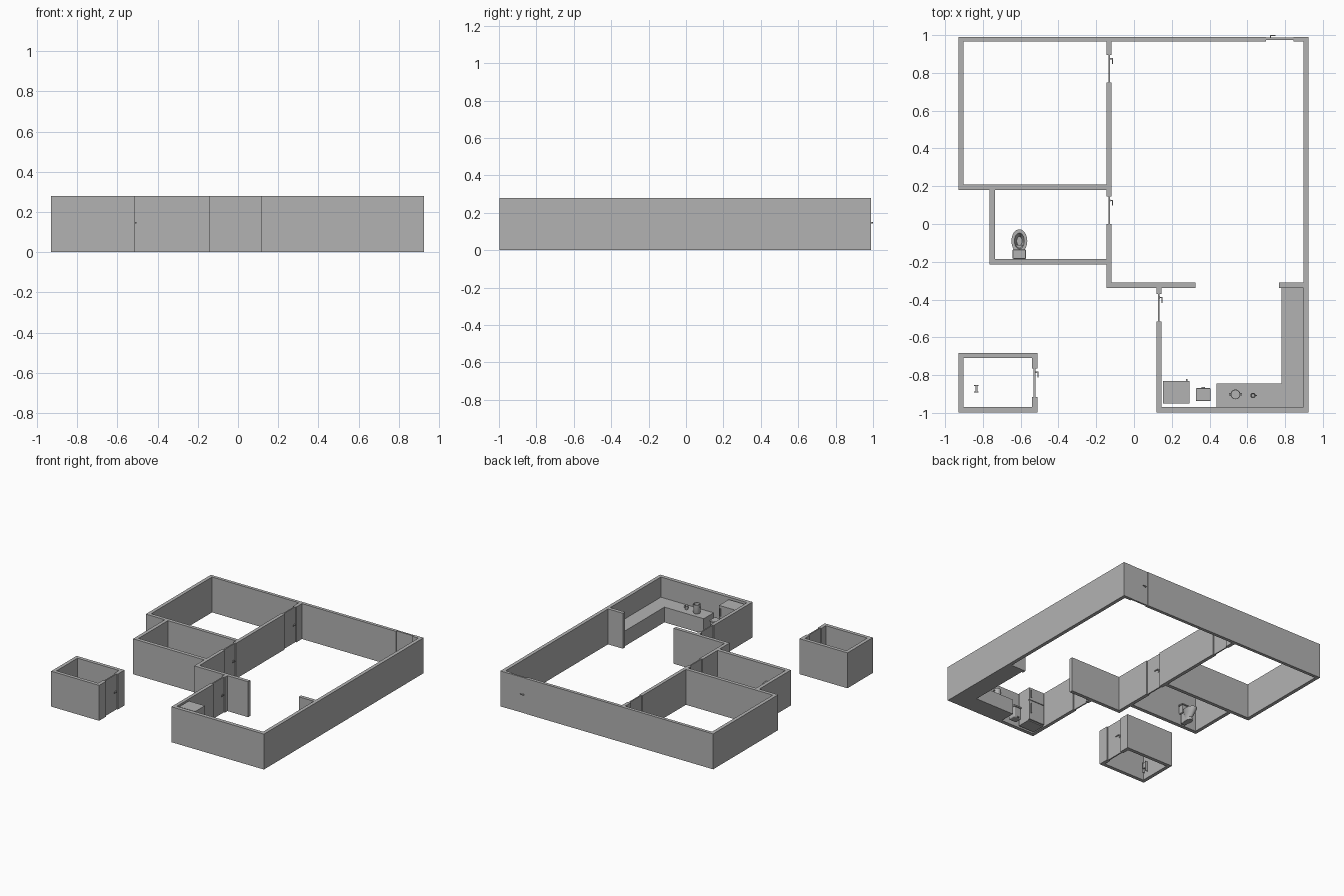
import bpy, bmesh, math
from mathutils import Matrix

H = 0.279  # wall height
grey = bpy.data.materials.new("plain_grey")
grey.diffuse_color = (0.45, 0.45, 0.45, 1)


def finish(name, bm, smooth=False):
    me = bpy.data.meshes.new(name)
    bmesh.ops.recalc_face_normals(bm, faces=bm.faces)
    bm.to_mesh(me)
    bm.free()
    me.materials.append(grey)
    ob = bpy.data.objects.new(name, me)
    bpy.context.collection.objects.link(ob)
    if smooth:
        bpy.ops.object.select_all(action='DESELECT')
        ob.select_set(True)
        bpy.context.view_layer.objects.active = ob
        bpy.ops.object.shade_smooth_by_angle(angle=math.radians(35))
    return ob


def prism(name, pts, z0, z1):
    """Extrude a plan outline upward."""
    bm = bmesh.new()
    face = bm.faces.new([bm.verts.new((x, y, z0)) for x, y in pts])
    ext = bmesh.ops.extrude_face_region(bm, geom=[face])["geom"]
    bmesh.ops.translate(bm, vec=(0, 0, z1 - z0),
                        verts=[v for v in ext if isinstance(v, bmesh.types.BMVert)])
    return finish(name, bm)


def box(name, x0, x1, y0, y1, z0=0.0, z1=H, bevel=0):
    ob = prism(name, [(x0, y0), (x1, y0), (x1, y1), (x0, y1)], z0, z1)
    if bevel:
        m = ob.modifiers.new("rounded_edges", 'BEVEL')
        m.width, m.segments = bevel, 3
    return ob


def loft(name, rings, n=24):
    """Stack elliptical rings (cx, cy, rx, ry, z) and cap both ends."""
    bm = bmesh.new()
    loops = [[bm.verts.new((cx + rx * math.cos(2 * math.pi * i / n),
                            cy + ry * math.sin(2 * math.pi * i / n), z))
              for i in range(n)] for cx, cy, rx, ry, z in rings]
    for a, b in zip(loops, loops[1:]):
        for i in range(n):
            j = (i + 1) % n
            bm.faces.new((a[i], a[j], b[j], b[i]))
    bm.faces.new(loops[0][::-1])
    bm.faces.new(loops[-1])
    return finish(name, bm, True)


def handle(name, x, y, turn):
    """Lever handle: stem along local +x, lever along local -y."""
    bm = bmesh.new()
    for cx, cy, sx, sy in ((0.009, 0, 0.022, 0.006), (0.018, -0.012, 0.005, 0.03)):
        bmesh.ops.create_cube(bm, size=1, matrix=Matrix.Translation((cx, cy, 0))
                              @ Matrix.Diagonal((sx, sy, 0.007, 1)))
    bmesh.ops.create_cube(bm, size=1, matrix=Matrix.Translation((0.005, 0, -0.004))
                          @ Matrix.Diagonal((0.003, 0.01, 0.026, 1)))
    ob = finish(name, bm)
    ob.location = (x, y, 0.147)
    ob.rotation_euler.z = turn


# main house walls, with gaps left for the doors
prism("outer_wall", [(0.70, 0.99), (-0.93, 0.99), (-0.93, 0.18), (-0.145, 0.18),
                     (-0.145, 0.208), (-0.902, 0.208), (-0.902, 0.965), (0.70, 0.965)], 0, H)
prism("east_wall", [(0.845, 0.99), (0.845, 0.965), (0.897, 0.965), (0.897, -0.31), (0.767, -0.31),
                    (0.767, -0.338), (0.897, -0.338), (0.897, -0.968), (0.145, -0.968),
                    (0.145, -0.515), (0.118, -0.515), (0.118, -0.998), (0.925, -0.998),
                    (0.925, 0.99)], 0, H)
prism("bathroom_wall", [(-0.737, 0.18), (-0.765, 0.18), (-0.765, -0.214), (-0.145, -0.214),
                        (-0.145, -0.185), (-0.737, -0.185)], 0, H)
prism("hall_wall", [(-0.145, 0.0), (-0.145, -0.338), (0.118, -0.338), (0.118, -0.37),
                    (0.145, -0.37), (0.145, -0.338), (0.325, -0.338), (0.325, -0.31),
                    (-0.118, -0.31), (-0.118, 0.0)], 0, H)
box("bedroom_partition", -0.145, -0.118, 0.145, 0.75)
box("partition_stub", -0.145, -0.118, 0.895, 0.965)

# separate small room
prism("shed_wall", [(-0.512, -0.765), (-0.512, -0.682), (-0.93, -0.682), (-0.93, -0.998),
                    (-0.512, -0.998), (-0.512, -0.915), (-0.54, -0.915), (-0.54, -0.970),
                    (-0.902, -0.970), (-0.902, -0.710), (-0.54, -0.710), (-0.54, -0.765)], 0, H)

# doors with lever handles
for room, x, y0, y1 in (("bedroom", -0.131, 0.75, 0.895), ("bathroom", -0.131, 0.0, 0.145),
                        ("kitchen", 0.131, -0.515, -0.37), ("shed", -0.526, -0.915, -0.765)):
    box(room + "_door", x - 0.005, x + 0.005, y0, y1)
    handle(room + "_door_handle", x, y1 - 0.02, 0)
box("entrance_door", 0.70, 0.845, 0.974, 0.988)
handle("entrance_door_handle", 0.722, 0.979, math.pi / 2)

# kitchen counter with pot and cup
prism("counter", [(0.437, -0.968), (0.897, -0.968), (0.897, -0.338), (0.78, -0.338),
                  (0.78, -0.845), (0.437, -0.845)], 0, 0.12)
cx, cy = 0.537, -0.902
loft("pot", [(cx, cy, 0.024, 0.024, 0.12), (cx, cy, 0.026, 0.026, 0.125),
             (cx, cy, 0.026, 0.026, 0.19), (cx, cy, 0.022, 0.022, 0.19),
             (cx, cy, 0.022, 0.022, 0.13)])
for s in (-1, 1):
    box("pot_grip", cx + s * 0.029 - 0.005, cx + s * 0.029 + 0.005, cy - 0.006, cy + 0.006, 0.17, 0.176)
cx, cy = 0.63, -0.908
loft("cup", [(cx, cy, 0.011, 0.011, 0.12), (cx, cy, 0.014, 0.014, 0.15),
             (cx, cy, 0.011, 0.011, 0.15), (cx, cy, 0.008, 0.008, 0.125)], 16)
box("cup_grip", cx + 0.012, cx + 0.02, cy - 0.002, cy + 0.002, 0.13, 0.145)

# fridge: body, two doors, two handles
box("fridge_body", 0.153, 0.293, -0.95, -0.842, 0, 0.27)
for z0, z1, h0, h1 in ((0.008, 0.165, 0.06, 0.14), (0.17, 0.27, 0.19, 0.25)):
    box("fridge_door", 0.153, 0.293, -0.842, -0.83, z0, z1)
    box("fridge_handle", 0.275, 0.282, -0.83, -0.82, h0, h1)

# pedal bin
box("bin_body", 0.332, 0.402, -0.935, -0.872, 0.005, 0.095, 0.008)
box("bin_lid", 0.328, 0.406, -0.938, -0.869, 0.095, 0.108, 0.005)
box("bin_pedal", 0.358, 0.376, -0.88, -0.862, 0.008, 0.014)

# toilet
x, y = -0.607, -0.09
loft("toilet_bowl", [(x, y - 0.02, 0.024, 0.04, 0), (x, y - 0.02, 0.02, 0.035, 0.025),
                     (x, y - 0.005, 0.03, 0.05, 0.06), (x, y, 0.04, 0.06, 0.085),
                     (x, y, 0.042, 0.062, 0.092), (x, y, 0.026, 0.042, 0.092),
                     (x, y, 0.014, 0.024, 0.05)], 32)
box("toilet_base", x - 0.02, x + 0.02, -0.175, -0.11, 0, 0.08, 0.004)
box("toilet_tank", x - 0.031, x + 0.031, -0.18, -0.14, 0.08, 0.145, 0.005)
box("toilet_tank_lid", x - 0.035, x + 0.035, -0.184, -0.136, 0.145, 0.155, 0.003)

# small stand in the shed
for y0 in (-0.892, -0.857):
    box("stand_end", -0.846, -0.822, y0, y0 + 0.005, 0, 0.08)
box("stand_web", -0.840, -0.828, -0.887, -0.857, 0.03, 0.075)
